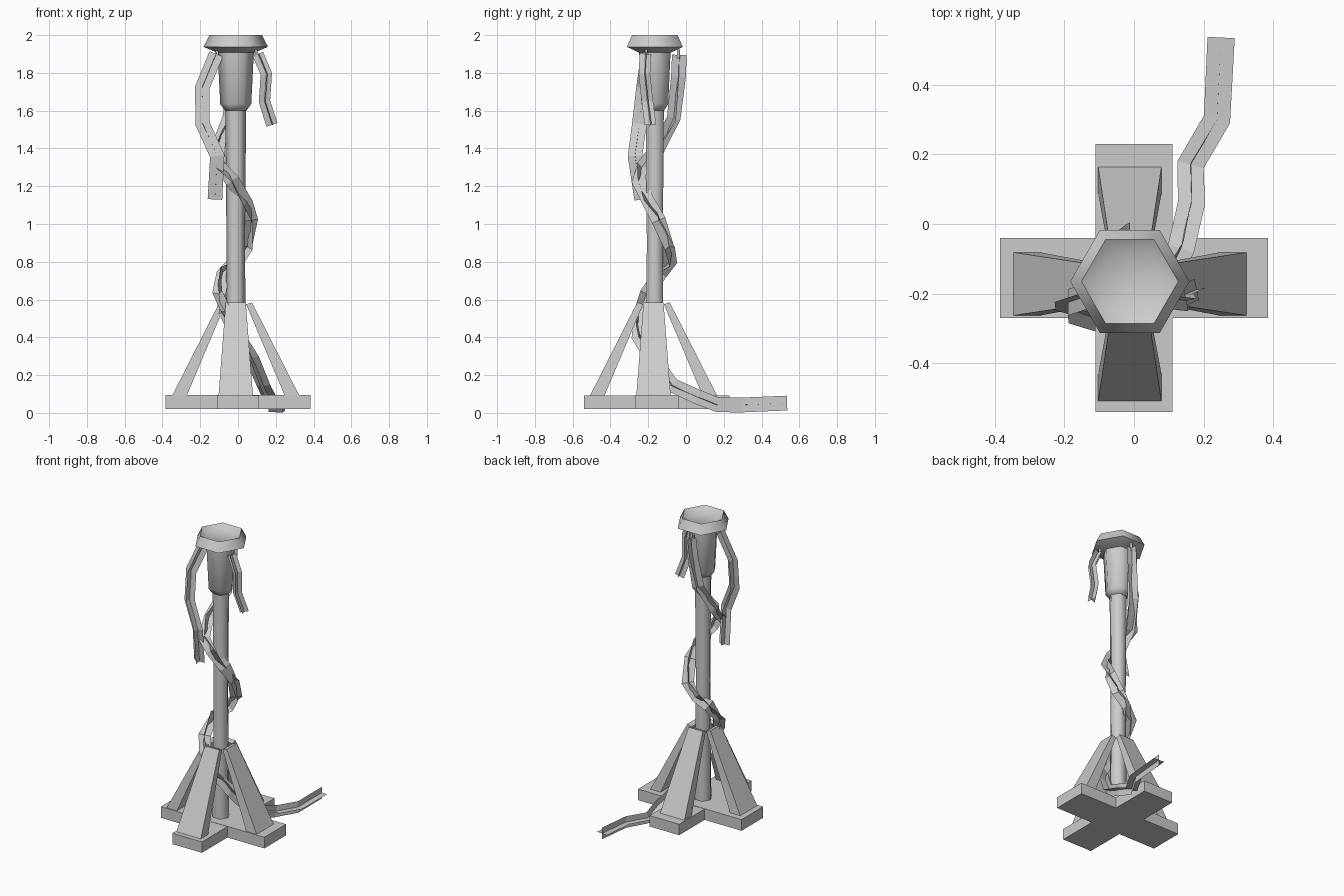
import bpy, bmesh, math
from mathutils import Vector

old = bpy.data.objects.get("Cube")
if old:
    bpy.data.objects.remove(old, do_unlink=True)

grey = bpy.data.materials.new("plain_grey")
grey.use_nodes = True
grey.diffuse_color = (0.6, 0.6, 0.6, 1)
grey.node_tree.nodes["Principled BSDF"].inputs["Base Color"].default_value = (0.6, 0.6, 0.6, 1)

AXIS = Vector((-0.012, -0.165, 0))


def finish(name, bm, smooth=None, solid=True):
    if solid:
        bmesh.ops.recalc_face_normals(bm, faces=bm.faces)
    mesh = bpy.data.meshes.new(name)
    bm.to_mesh(mesh)
    bm.free()
    mesh.materials.append(grey)
    ob = bpy.data.objects.new(name, mesh)
    bpy.context.collection.objects.link(ob)
    if smooth:
        bpy.ops.object.select_all(action='DESELECT')
        ob.select_set(True)
        bpy.context.view_layer.objects.active = ob
        bpy.ops.object.shade_smooth_by_angle(angle=math.radians(smooth))
    return ob


def loft(bm, rings):
    """Skin a list of point rings and cap both ends."""
    loops = [[bm.verts.new(p) for p in ring] for ring in rings]
    n = len(loops[0])
    for a, b in zip(loops, loops[1:]):
        for i in range(n):
            j = (i + 1) % n
            bm.faces.new((a[i], a[j], b[j], b[i]))
    bm.faces.new(loops[0][::-1])
    bm.faces.new(loops[-1])


def hex_lathe(name, profile, centre=AXIS, smooth=65):
    bm = bmesh.new()
    loft(bm, [[centre + Vector((r * math.cos(i * math.pi / 3), r * math.sin(i * math.pi / 3), z))
               for i in range(6)] for r, z in profile])
    return finish(name, bm, smooth)


def box(name, lo, hi):
    bm = bmesh.new()
    loft(bm, [[(lo[0], lo[1], z), (hi[0], lo[1], z), (hi[0], hi[1], z), (lo[0], hi[1], z)]
              for z in (lo[2], hi[2])])
    return finish(name, bm)


# Crossed base beams
box("base_beam_across", (-0.385, -0.27, 0.02), (0.385, -0.04, 0.095))
box("base_beam_along", (-0.11, -0.54, 0.02), (0.11, 0.23, 0.093))

# Post with its widening collar and the hexagonal cap
hex_lathe("post", [(0.055, 0.09), (0.049, 0.9), (0.055, 1.61)])
hex_lathe("collar", [(0.057, 1.6), (0.082, 1.635), (0.096, 1.91)])
hex_lathe("cap", [(0.1, 1.908), (0.171, 1.938), (0.139, 2.0), (0.102, 1.975)])

# Four tapering braces leaning on the post
for name, turn in (("right_brace", 180), ("left_brace", 0), ("front_brace", 270), ("back_brace", 90)):
    a = math.radians(turn)
    out = Vector((math.cos(a), math.sin(a), 0))
    side = Vector((-out.y, out.x, 0))
    foot = Vector((-0.012, -0.172, 0))
    bm = bmesh.new()
    loft(bm, [[foot + out * d + side * w + Vector((0, 0, z))
               for d, w, z in ((near, -half, zn), (far, -half, zf), (far, half, zf), (near, half, zn))]
              for near, far, half, zn, zf in ((0.26, 0.337, 0.091, 0.09, 0.09),
                                              (0.055, 0.086, 0.053, 0.575, 0.585))])
    finish(name, bm)


def cable(name, path, width, hint):
    """A pair of crossed ribbons along a path."""
    pts = [Vector(p) for p in path]
    bm = bmesh.new()
    rows, prev = [], None
    for i, p in enumerate(pts):
        before = (p - pts[i - 1]).normalized() if i else Vector()
        after = (pts[i + 1] - p).normalized() if i < len(pts) - 1 else Vector()
        t = (before + after).normalized()
        h = hint(p)
        u = (h - t * h.dot(t)).normalized()
        v = t.cross(u)
        if prev:
            u = max((u, v, -u, -v), key=lambda c: c.dot(prev))
            v = t.cross(u)
        prev = u
        r = width / 2
        rows.append([bm.verts.new(p + d * r) for d in (u, -u, v, -v)])
    for a, b in zip(rows, rows[1:]):
        bm.faces.new((a[0], a[1], b[1], b[0]))
        bm.faces.new((a[2], a[3], b[3], b[2]))
    finish(name, bm, solid=False)


def radial(p):
    if p.z < 0.22:
        return Vector((0, 0, 1))
    return Vector((p.x - AXIS.x, p.y - AXIS.y, 0))


# Cable wound round the post and trailing off along the ground
cable("wound_cable", [
    (-0.012, -0.035, 1.895), (-0.02, -0.04, 1.78), (-0.045, -0.065, 1.56),
    (-0.11, -0.15, 1.4), (-0.09, -0.235, 1.3), (-0.03, -0.25, 1.23),
    (0.045, -0.2, 1.12), (0.068, -0.145, 1.02), (0.05, -0.09, 0.88),
    (-0.01, -0.085, 0.8), (-0.08, -0.13, 0.745), (-0.1, -0.21, 0.63),
    (-0.07, -0.25, 0.54), (0.0, -0.25, 0.4), (0.075, -0.18, 0.29),
    (0.135, -0.07, 0.145), (0.165, 0.06, 0.085), (0.162, 0.17, 0.042),
    (0.238, 0.3, 0.042), (0.25, 0.535, 0.052)], 0.078, radial)

# Loose cables hanging beside the collar
cable("right_hanging_cable", [
    (-0.115, -0.2, 1.9), (-0.19, -0.225, 1.72), (-0.187, -0.247, 1.53),
    (-0.11, -0.27, 1.36), (-0.122, -0.235, 1.13)], 0.077, lambda p: Vector((1, 0, 0)))
cable("left_hanging_cable", [
    (0.105, -0.215, 1.9), (0.15, -0.22, 1.795), (0.14, -0.205, 1.65),
    (0.18, -0.188, 1.525)], 0.062, lambda p: Vector((1, 0.2, 0)))

# Small plugs joining the cables to the cap
for name, x, y in (("right_plug", -0.11, -0.195), ("left_plug", 0.095, -0.21), ("back_plug", -0.012, -0.04)):
    hex_lathe(name, [(0.008, 1.875), (0.008, 1.925)], Vector((x, y, 0)))
